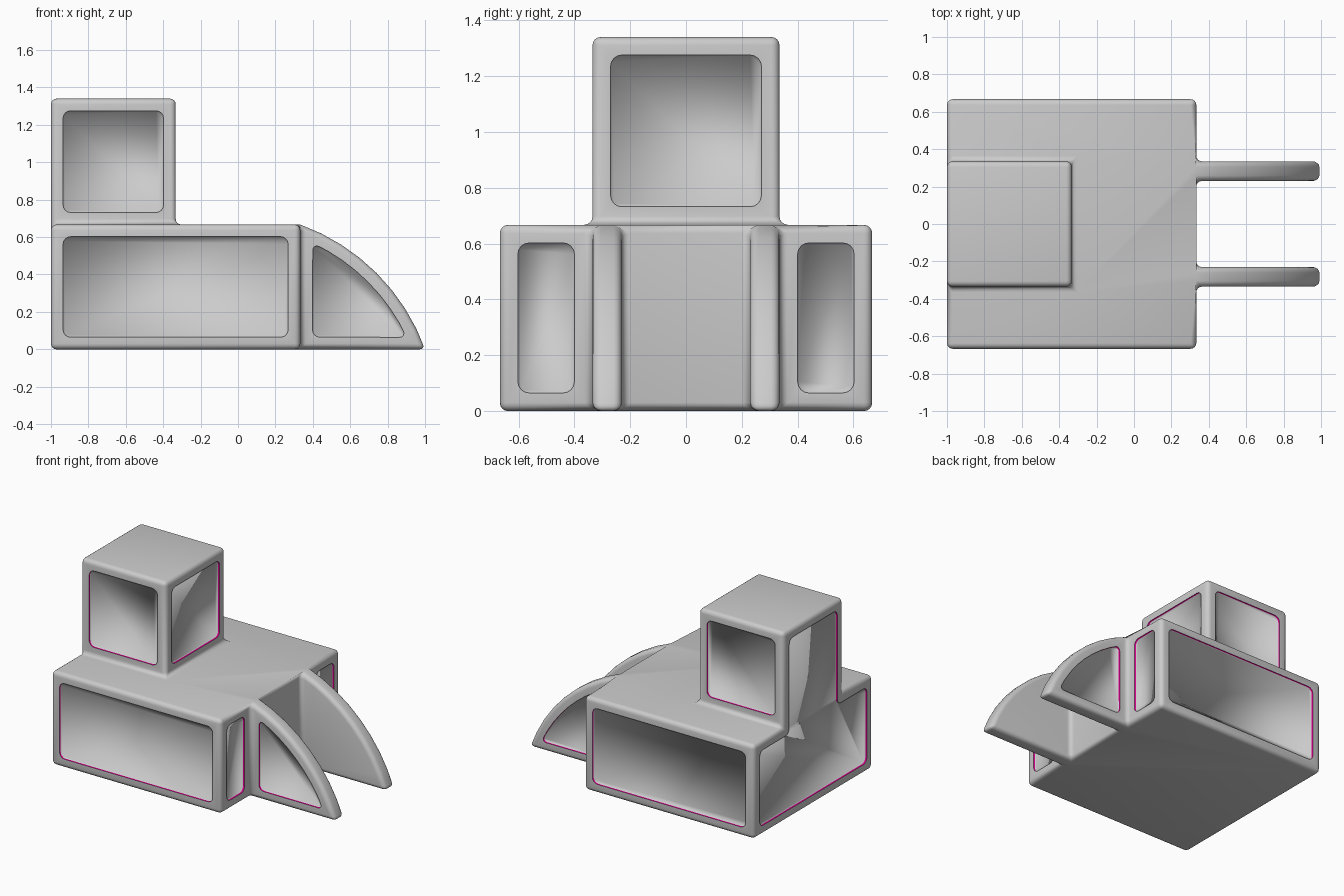
import bpy
import bmesh
from math import atan2, cos, sin, hypot, radians
from mathutils import Vector

if "Cube" in bpy.data.objects:
    bpy.data.objects.remove(bpy.data.objects["Cube"])

L, H = 0.667, 1.34            # half width of the body, full height
CAB, FIN = 0.335, 0.23        # half width of the cabin and outer fin side, inner fin side
XC, XF = -0.333, 0.333        # cabin front, body front
GAP, DEPTH, ROUND = 0.065, 0.012, 0.04
CX, CZ = -0.0445, -0.378      # centre of the fin arc


def material(name, rgb):
    m = bpy.data.materials.new(name)
    m.use_nodes = True
    m.diffuse_color = (*rgb, 1)
    bsdf = m.node_tree.nodes["Principled BSDF"]
    bsdf.inputs["Base Color"].default_value = (*rgb, 1)
    bsdf.inputs["Roughness"].default_value = 0.6
    return m


MATS = [material("light grey", (0.6, 0.6, 0.6)), material("magenta trim", (0.7, 0.0, 0.27))]


def make_object(name, bm):
    mesh = bpy.data.meshes.new(name)
    bm.to_mesh(mesh)
    bm.free()
    ob = bpy.data.objects.new(name, mesh)
    bpy.context.collection.objects.link(ob)
    for m in MATS:
        mesh.materials.append(m)
    return ob


def arc(x0, z0, x1, z1, n):
    """Points on the fin arc from one end to the other."""
    a0, a1 = atan2(z0 - CZ, x0 - CX), atan2(z1 - CZ, x1 - CX)
    r = hypot(x0 - CX, z0 - CZ)
    angles = [a0 + (a1 - a0) * i / n for i in range(n + 1)]
    return [(CX + r * cos(a), CZ + r * sin(a)) for a in angles]


def extrude(bm, faces, offset):
    """Extrude faces, dropping the originals, and return the new cap faces."""
    out = bmesh.ops.extrude_face_region(bm, geom=faces)["geom"]
    verts = [g for g in out if isinstance(g, bmesh.types.BMVert)]
    bmesh.ops.translate(bm, verts=verts, vec=offset)
    bmesh.ops.delete(bm, geom=[f for f in faces if f.is_valid], context="FACES")
    return [g for g in out if isinstance(g, bmesh.types.BMFace)], verts


# Body floor plan as a small grid, raised to a block
bm = bmesh.new()
xs, ys = [-1, XC, XF], [-L, -CAB, -FIN, FIN, CAB, L]
grid = [[bm.verts.new((x, y, 0)) for y in ys] for x in xs]
plan = [bm.faces.new((grid[i][j], grid[i + 1][j], grid[i + 1][j + 1], grid[i][j + 1]))
        for i in range(2) for j in range(5)]
out = bmesh.ops.extrude_face_region(bm, geom=plan, use_keep_orig=True)["geom"]
bmesh.ops.translate(bm, verts=[g for g in out if isinstance(g, bmesh.types.BMVert)], vec=(0, 0, L))
top = [g for g in out if isinstance(g, bmesh.types.BMFace)]

# Cabin raised from the rear middle of the block
cabin = [f for f in top if f.calc_center_median().x < XC and abs(f.calc_center_median().y) < CAB]
extrude(bm, cabin, (0, 0, H - L))

# Curved fins drawn forward from two strips of the front wall
curve = arc(XF, L, 1, 0, 8)
for side in (-1, 1):
    cap = [f for f in bm.faces
           if (f.calc_center_median() - Vector((XF, side * (CAB + FIN) / 2, L / 2))).length < 0.02]
    for x, z in curve[1:]:
        cap, verts = extrude(bm, cap, (0, 0, 0))
        for v in verts:
            v.co.x = x
            v.co.z = max(z, 0) if v.co.z > 0.001 else 0
    bmesh.ops.delete(bm, geom=cap, context="FACES_ONLY")
bmesh.ops.remove_doubles(bm, verts=bm.verts[:], dist=0.002)
bmesh.ops.recalc_face_normals(bm, faces=bm.faces[:])
bmesh.ops.dissolve_limit(bm, angle_limit=radians(2), verts=bm.verts[:], edges=bm.edges[:])
shell = make_object("body_shell", bm)

# Soft edges all over
bevel = shell.modifiers.new("soft edges", "BEVEL")
bevel.width, bevel.segments = 0.03, 4
bevel.limit_method, bevel.angle_limit = "ANGLE", radians(30)

# Recessed panel cutters: outlines pushed along an axis, corners rounded
cutters = bmesh.new()


def cutter(points, axis, surface, sign):
    """Outline lies in (y, z) for axis 0 and in (x, z) for axis 1."""
    tmp = bmesh.new()

    def place(p, d):
        return (d, p[0], p[1]) if axis == 0 else (p[0], d, p[1])
    face = tmp.faces.new([tmp.verts.new(place(p, surface - sign * DEPTH)) for p in points])
    out = bmesh.ops.extrude_face_region(tmp, geom=[face], use_keep_orig=True)["geom"]
    move = Vector((0, 0, 0))
    move[axis] = sign * (DEPTH + 0.04)
    bmesh.ops.translate(tmp, verts=[g for g in out if isinstance(g, bmesh.types.BMVert)], vec=move)
    bmesh.ops.recalc_face_normals(tmp, faces=tmp.faces[:])
    corners = [e for e in tmp.edges if e.calc_face_angle() > radians(25)
               and abs((e.verts[0].co - e.verts[1].co).normalized()[axis]) > 0.9]
    bmesh.ops.bevel(tmp, geom=corners, offset=ROUND, segments=4, profile=0.5,
                    affect="EDGES", clamp_overlap=True)
    tmp.normal_update()
    for f in tmp.faces:
        f.material_index = 0 if abs(f.normal[axis]) > 0.9 else 1
    part = bpy.data.meshes.new("panel")
    tmp.to_mesh(part)
    tmp.free()
    cutters.from_mesh(part)
    bpy.data.meshes.remove(part)


def box(a0, a1, b0, b1):
    return [(a0, b0), (a1, b0), (a1, b1), (a0, b1)]


low, body_top, cab_low, cab_top = GAP, L - GAP, L + GAP, H - GAP
inner_w, cab_w = L - GAP, CAB - GAP
fin_panel = [(XF + GAP, GAP)] + arc(0.4, 0.567, 0.903, GAP, 8)[::-1]
for s in (-1, 1):
    cutter(box(-1 + GAP, XF - GAP, low, body_top), 1, s * L, s)
    cutter(box(-1 + GAP, XC - GAP, cab_low, cab_top), 1, s * CAB, s)
    cutter(fin_panel, 1, s * CAB, s)
    cutter(box(*sorted((s * (CAB + GAP), s * inner_w)), low, body_top), 0, XF, 1)
cutter(box(-cab_w, cab_w, cab_low, cab_top), 0, XC, 1)
half = [(inner_w, low), (inner_w, body_top), (cab_w, body_top), (cab_w, cab_top)]
cutter(half + [(-y, z) for y, z in half[::-1]], 0, -1, -1)
tool = make_object("panel_cutters", cutters)
tool.hide_render = True

cut = shell.modifiers.new("panels", "BOOLEAN")
cut.operation, cut.solver, cut.object = "DIFFERENCE", "EXACT", tool

bpy.ops.object.select_all(action="DESELECT")
shell.select_set(True)
bpy.context.view_layer.objects.active = shell
for name in ("soft edges", "panels"):
    bpy.ops.object.modifier_apply(modifier=name)
bpy.data.objects.remove(tool)

# Smooth shading, sharp only along the panel rims
bm = bmesh.new()
bm.from_mesh(shell.data)
for f in bm.faces:
    f.smooth = True
for e in bm.edges:
    e.smooth = not (e.is_manifold and e.calc_face_angle_signed() > radians(50))
bm.to_mesh(shell.data)
bm.free()
